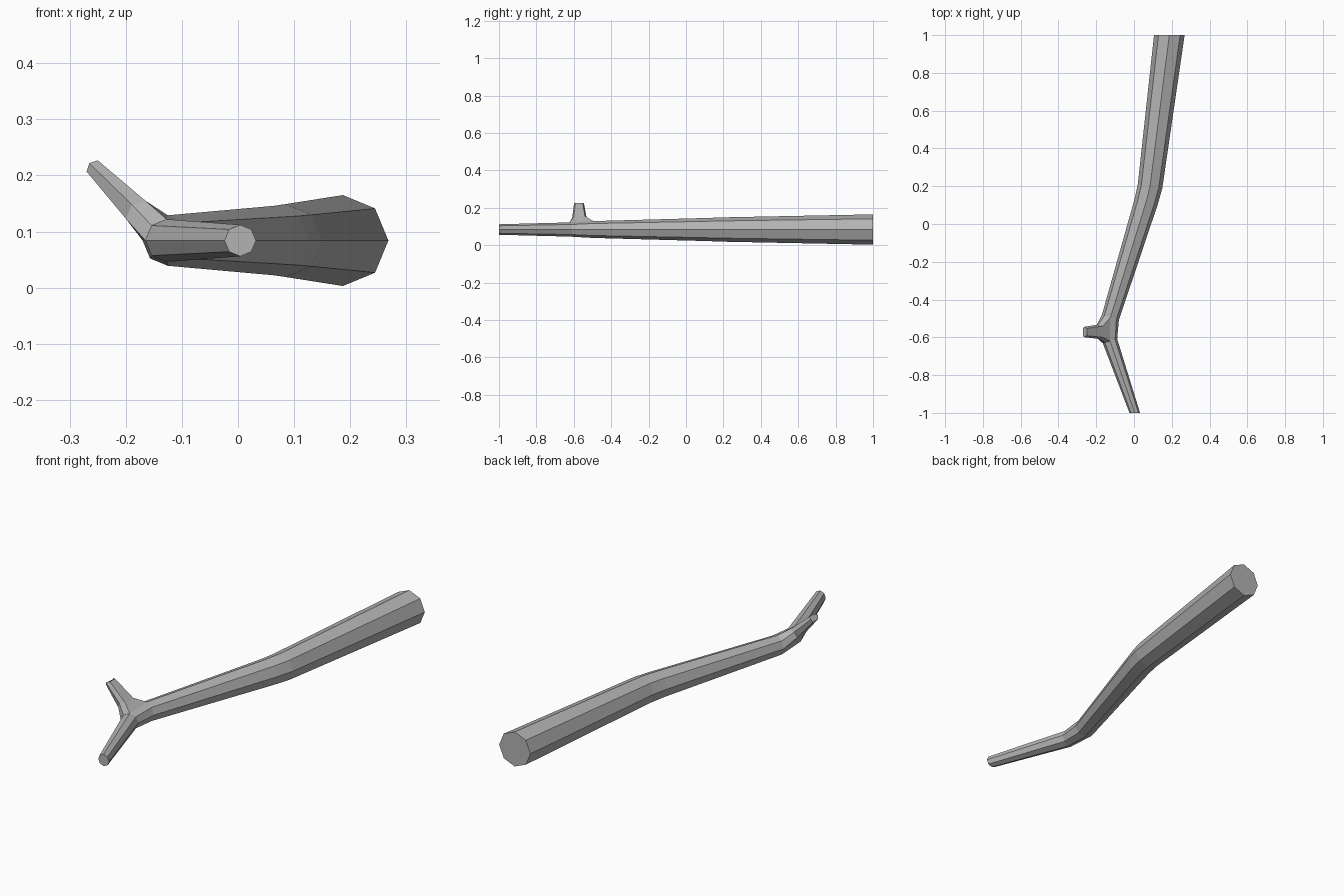
import bpy, bmesh, math

if "Cube" in bpy.data.objects:
    bpy.data.objects.remove(bpy.data.objects["Cube"])

SIDES = 8
AXIS_Z = 0.084

grey = bpy.data.materials.new("bark grey")
grey.use_nodes = True
colour = (0.45, 0.45, 0.45, 1)
grey.diffuse_color = colour
grey.node_tree.nodes["Principled BSDF"].inputs["Base Color"].default_value = colour

bm = bmesh.new()


def ring(x, y, radius, skew):
    """Octagon across the limb, sheared in y to mitre the bends."""
    verts = []
    for i in range(SIDES):
        a = 2 * math.pi * i / SIDES
        dx = radius * math.cos(a)
        verts.append(bm.verts.new((x + dx, y + skew * dx, AXIS_Z + radius * math.sin(a))))
    return verts


def bridge(a, b, skip=()):
    n = len(a)
    for i in range(n):
        if i not in skip:
            j = (i + 1) % n
            bm.faces.new((a[i], a[j], b[j], b[i]))


# Tapering main limb: x, y, radius, skew
stations = [(0.004, -1, 0.028, 0), (-0.127, -0.62, 0.038, 0.3),
            (-0.125, -0.495, 0.045, -0.3), (0.065, 0.12, 0.062, -0.2),
            (0.085, 0.2, 0.065, -0.15), (0.187, 1, 0.081, 0)]
rings = [ring(*s) for s in stations]
for k in range(len(rings) - 1):
    # Leave the upper left faces of the elbow open for the twig
    bridge(rings[k], rings[k + 1], skip=(2, 3) if k == 1 else ())
bm.faces.new(rings[0])
bm.faces.new(rings[-1])

# Twig growing from the elbow opening
loop = rings[1][2:5] + rings[2][4:1:-1]


def twig_loop(profile, y):
    front = [bm.verts.new((x, y - h, z)) for x, z, h in profile]
    back = [bm.verts.new((x, y + h, z)) for x, z, h in reversed(profile)]
    return front + back


# Profile points: x, z, half width in y
middle = twig_loop([(-0.165, 0.155, 0.03), (-0.189, 0.148, 0.038), (-0.2, 0.123, 0.03)], -0.57)
tip = twig_loop([(-0.25, 0.227, 0.019), (-0.265, 0.222, 0.027), (-0.27, 0.207, 0.019)], -0.572)
bridge(loop, middle)
bridge(middle, tip)
bm.faces.new(tip)

bmesh.ops.recalc_face_normals(bm, faces=bm.faces[:])
mesh = bpy.data.meshes.new("branch")
bm.to_mesh(mesh)
bm.free()
mesh.materials.append(grey)
branch = bpy.data.objects.new("branch", mesh)
bpy.context.collection.objects.link(branch)
